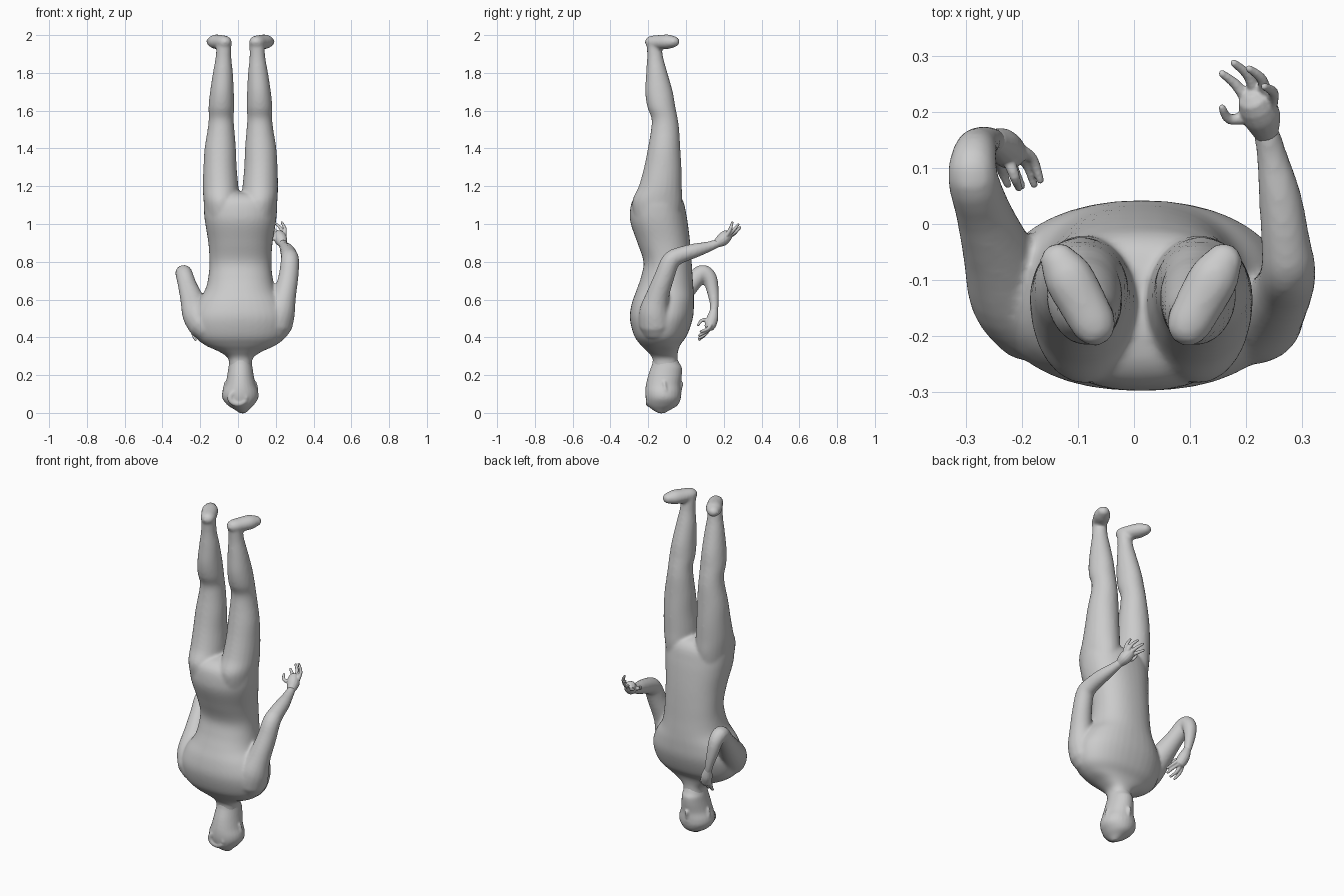
import bpy, bmesh, math
from mathutils import Vector

CX = 0.013  # body's centre line


def spline(rows, n=5):
    """Catmull-Rom interpolation through rows of numbers."""
    out = []
    for i in range(len(rows) - 1):
        a, b, c, d = rows[max(i - 1, 0)], rows[i], rows[i + 1], rows[min(i + 2, len(rows) - 1)]
        for k in range(n):
            t = k / n
            out.append([0.5 * (2 * q + (r - p) * t + (2 * p - 5 * q + 4 * r - s) * t * t
                               + (3 * q - p - 3 * r + s) * t ** 3) for p, q, r, s in zip(a, b, c, d)])
    return out + [list(rows[-1])]


def skin(bm, rings):
    """Closed tube through rings of points."""
    rings = [[bm.verts.new(p) for p in ring] for ring in rings]
    n = len(rings[0])
    for a, b in zip(rings, rings[1:]):
        for i in range(n):
            j = (i + 1) % n
            bm.faces.new((a[i], a[j], b[j], b[i]))
    bm.faces.new(rings[0][::-1])
    bm.faces.new(rings[-1])


def loft(bm, rows, sides=32, power=2.0):
    """Upright form; each row is z, x centre, half width, y back, y front."""
    rings = []
    for z, cx, w, y0, y1 in spline(rows):
        ring = []
        for i in range(sides):
            a = 2 * math.pi * i / sides
            c, s = math.cos(a), math.sin(a)
            px = math.copysign(abs(c) ** (2 / power), c) * w
            py = math.copysign(abs(s) ** (2 / power), s) * (y1 - y0) / 2
            ring.append((cx + px, (y0 + y1) / 2 + py, z))
        rings.append(ring)
    skin(bm, rings)


def tube(bm, pts, sides=14, squash=1.0):
    """Round-ended limb along x, y, z, radius points."""
    path = spline(pts, 4)
    for end, nxt, at in ((0, 1, 0), (-1, -2, len(path) + 2)):
        p, q, r = Vector(path[end][:3]), Vector(path[nxt][:3]), path[end][3]
        d = (p - q).normalized()
        caps = [[*(p + d * r * 0.6), r * 0.8], [*(p + d * r * 0.95), r * 0.3]]
        path = caps[::-1] + path if end == 0 else path + caps
    P = [Vector(p[:3]) for p in path]
    q, prev, rings = None, None, []
    for i, p in enumerate(P):
        t = (P[min(i + 1, len(P) - 1)] - P[max(i - 1, 0)]).normalized()
        q = t.to_track_quat('Z', 'X') if q is None else prev.rotation_difference(t) @ q
        prev = t
        ring = []
        for k in range(sides):
            a = 2 * math.pi * k / sides
            o = q @ Vector((math.cos(a), math.sin(a), 0)) * path[i][3]
            o.z *= squash
            ring.append(p + o)
        rings.append(ring)
    skin(bm, rings)


def finish(name, bm, voxel, smooth):
    """Fuse overlapping forms into one soft skin."""
    bmesh.ops.recalc_face_normals(bm, faces=bm.faces)
    me = bpy.data.meshes.new(name)
    bm.to_mesh(me)
    bm.free()
    ob = bpy.data.objects.new(name, me)
    bpy.context.collection.objects.link(ob)
    m = ob.modifiers.new("fuse", 'REMESH')
    m.mode, m.voxel_size, m.use_smooth_shade = 'VOXEL', voxel, True
    s = ob.modifiers.new("soften", 'SMOOTH')
    s.factor, s.iterations = 0.5, smooth
    return ob


# Body: torso, upside down, shoulders low and hips high
bm = bmesh.new()
loft(bm, [(0.24, CX, 0.060, -0.175, -0.04), (0.29, CX, 0.066, -0.178, -0.045),
          (0.325, CX, 0.115, -0.205, -0.042), (0.36, CX, 0.19, -0.24, -0.03),
          (0.41, CX, 0.243, -0.275, 0.005), (0.50, CX, 0.262, -0.297, 0.036),
          (0.58, CX, 0.235, -0.287, 0.042), (0.65, CX, 0.188, -0.262, 0.04),
          (0.72, CX, 0.170, -0.238, 0.035), (0.80, CX, 0.164, -0.225, 0.03),
          (0.90, CX, 0.170, -0.257, 0.022), (1.00, CX, 0.186, -0.292, 0.01),
          (1.06, CX, 0.193, -0.297, 0.0), (1.12, CX, 0.193, -0.285, -0.014),
          (1.155, CX, 0.17, -0.25, -0.04), (1.17, CX, 0.13, -0.2, -0.08)], 40, 2.25)

# Legs and feet, mirrored about the centre line
for s in (-1, 1):
    loft(bm, [(1.02, CX + s * 0.098, 0.085, -0.27, -0.03), (1.12, CX + s * 0.101, 0.094, -0.284, -0.02),
              (1.20, CX + s * 0.105, 0.094, -0.25, -0.022), (1.30, CX + s * 0.108, 0.088, -0.222, -0.024),
              (1.40, CX + s * 0.107, 0.083, -0.202, -0.03), (1.50, CX + s * 0.103, 0.071, -0.185, -0.036),
              (1.56, CX + s * 0.102, 0.066, -0.183, -0.044), (1.62, CX + s * 0.101, 0.068, -0.205, -0.056),
              (1.70, CX + s * 0.098, 0.063, -0.216, -0.070), (1.80, CX + s * 0.093, 0.053, -0.211, -0.098),
              (1.88, CX + s * 0.090, 0.042, -0.206, -0.12), (1.95, CX + s * 0.087, 0.040, -0.208, -0.13)], 24)
    tube(bm, [(CX + s * 0.085, -0.178, 1.963, 0.041), (CX + s * 0.105, -0.14, 1.963, 0.044),
              (CX + s * 0.13, -0.095, 1.965, 0.045), (CX + s * 0.146, -0.068, 1.965, 0.036)], 16, 0.86)

# Raised arm on +x, bent so the forearm reaches forward
tube(bm, [(0.20, -0.16, 0.47, 0.09), (0.222, -0.165, 0.54, 0.082), (0.246, -0.15, 0.62, 0.062),
          (0.267, -0.115, 0.72, 0.053), (0.275, -0.08, 0.805, 0.049), (0.270, -0.03, 0.835, 0.044),
          (0.260, 0.05, 0.86, 0.038), (0.246, 0.12, 0.88, 0.028), (0.236, 0.165, 0.897, 0.023)], 18)
# Arm on -x, elbow forward and forearm hanging
tube(bm, [(-0.175, -0.16, 0.47, 0.09), (-0.215, -0.125, 0.52, 0.08), (-0.243, -0.05, 0.60, 0.063),
          (-0.268, 0.02, 0.675, 0.05), (-0.287, 0.083, 0.74, 0.045), (-0.284, 0.124, 0.715, 0.04),
          (-0.275, 0.141, 0.65, 0.033), (-0.258, 0.15, 0.575, 0.024), (-0.247, 0.146, 0.53, 0.022)], 18)
finish("body", bm, 0.008, 8)

# Head, crown on the floor, face towards +y
bm = bmesh.new()
loft(bm, [(-0.002, 0.025, 0.014, -0.145, -0.115), (0.015, 0.021, 0.035, -0.175, -0.085),
          (0.04, 0.014, 0.068, -0.202, -0.045), (0.075, 0.012, 0.094, -0.213, -0.028),
          (0.11, 0.012, 0.095, -0.216, -0.026), (0.15, CX, 0.080, -0.212, -0.028),
          (0.20, CX, 0.070, -0.20, -0.022), (0.24, CX, 0.064, -0.186, -0.022),
          (0.265, CX, 0.060, -0.178, -0.036), (0.31, CX, 0.058, -0.172, -0.055)], 28)
# nose and brow
tube(bm, [(CX, -0.032, 0.115, 0.009), (CX, -0.025, 0.155, 0.012)], 10)
tube(bm, [(CX - 0.05, -0.053, 0.105, 0.012), (CX, -0.035, 0.1, 0.012), (CX + 0.05, -0.053, 0.105, 0.012)], 10)
# ears
for s in (-1, 1):
    tube(bm, [(CX + s * 0.085, -0.11, 0.12, 0.011), (CX + s * 0.078, -0.115, 0.16, 0.009)], 10)
# rolled hair at the back
ring = [(0.0 + 0.042 * math.cos(a), -0.197, 0.08 + 0.032 * math.sin(a), 0.016)
        for a in (math.pi * i / 5 for i in range(10))]
tube(bm, ring, 10)
finish("head", bm, 0.006, 4)

# Hands: palm, four fingers and a thumb
HANDS = {
    "raised_hand": (
        [(0.236, 0.16, 0.895, 0.022), (0.228, 0.19, 0.915, 0.034), (0.218, 0.212, 0.935, 0.033)],
        [[(0.245, 0.215, 0.94), (0.248, 0.235, 0.975), (0.232, 0.245, 1.008)],
         [(0.235, 0.228, 0.945), (0.228, 0.258, 0.975), (0.205, 0.277, 0.998)],
         [(0.218, 0.232, 0.94), (0.203, 0.265, 0.96), (0.178, 0.287, 0.982)],
         [(0.20, 0.225, 0.935), (0.18, 0.25, 0.945), (0.157, 0.268, 0.958)],
         [(0.205, 0.19, 0.92), (0.17, 0.187, 0.93), (0.157, 0.207, 0.95)]]),
    "hanging_hand": (
        [(-0.248, 0.148, 0.54, 0.022), (-0.235, 0.14, 0.50, 0.031), (-0.222, 0.128, 0.465, 0.031)],
        [[(-0.24, 0.12, 0.455), (-0.237, 0.10, 0.415), (-0.225, 0.07, 0.388)],
         [(-0.222, 0.122, 0.445), (-0.215, 0.10, 0.415), (-0.20, 0.068, 0.395)],
         [(-0.207, 0.125, 0.45), (-0.19, 0.105, 0.43), (-0.178, 0.07, 0.41)],
         [(-0.20, 0.13, 0.465), (-0.18, 0.115, 0.445), (-0.167, 0.078, 0.43)],
         [(-0.225, 0.12, 0.49), (-0.213, 0.085, 0.49), (-0.205, 0.064, 0.465)]]),
}
for name, (palm, fingers) in HANDS.items():
    bm = bmesh.new()
    tube(bm, palm, 14)
    for f in fingers:
        tube(bm, [(*p, r) for p, r in zip(f, (0.012, 0.0095, 0.007))], 10)
    finish(name, bm, 0.0035, 3)
